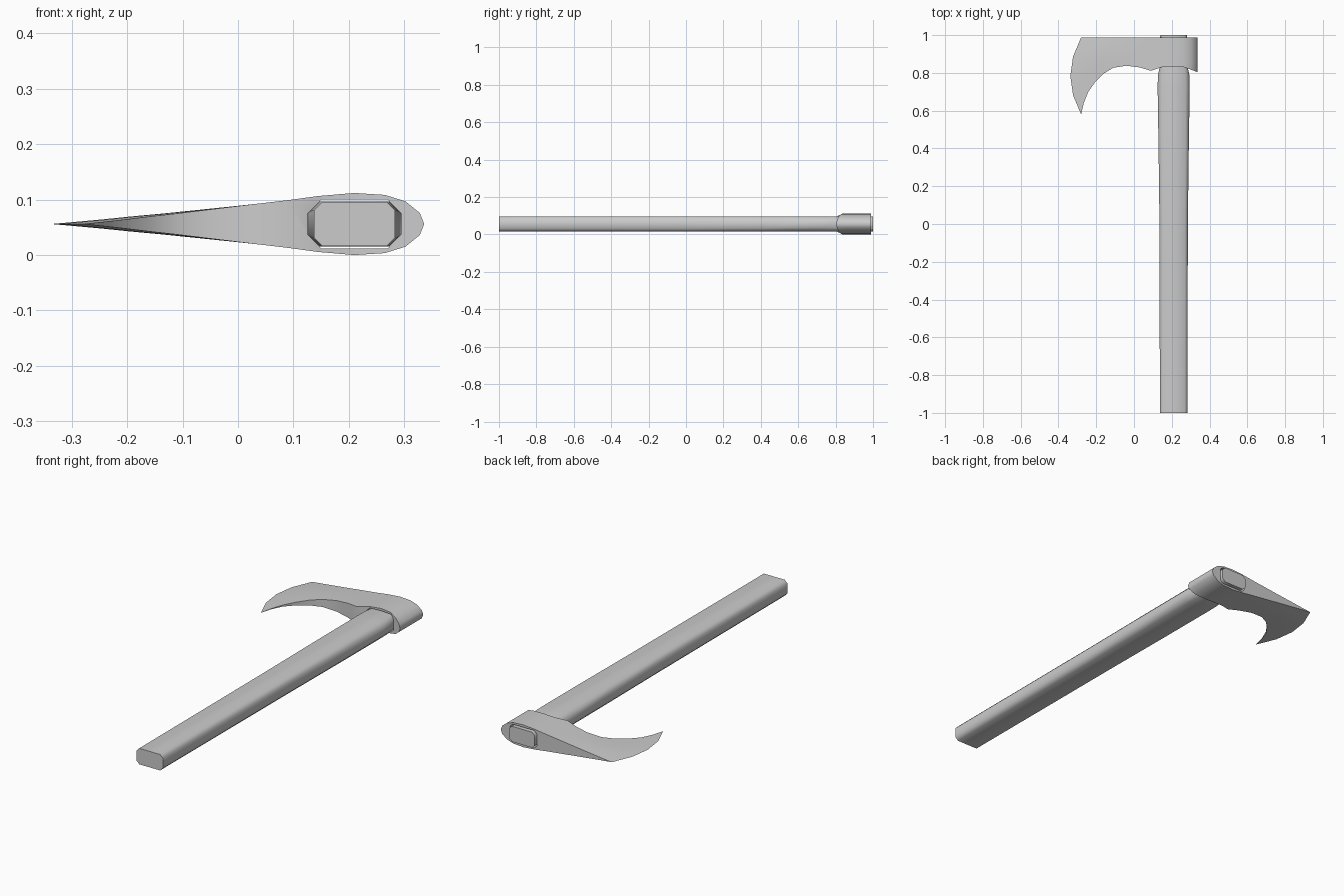
import bpy, bmesh, math

if "Cube" in bpy.data.objects:
    bpy.data.objects.remove(bpy.data.objects["Cube"])

CX, CZ = 0.21, 0.056   # handle axis


def make_object(name, bm):
    bmesh.ops.remove_doubles(bm, verts=bm.verts, dist=1e-5)
    bmesh.ops.recalc_face_normals(bm, faces=bm.faces)
    mesh = bpy.data.meshes.new(name)
    bm.to_mesh(mesh)
    bm.free()
    ob = bpy.data.objects.new(name, mesh)
    bpy.context.collection.objects.link(ob)
    return ob


def activate(ob):
    bpy.ops.object.select_all(action='DESELECT')
    ob.select_set(True)
    bpy.context.view_layer.objects.active = ob


def smooth(ob, deg):
    activate(ob)
    bpy.ops.object.shade_smooth_by_angle(angle=math.radians(deg))


def octagon_loft(name, stations):
    """Chamfered-rectangle sections: (y, half width, half height, chamfer)."""
    bm = bmesh.new()
    rings = []
    for y, w, h, c in stations:
        pts = [(w, h - c), (w - c, h), (c - w, h), (-w, h - c),
               (-w, c - h), (c - w, -h), (w - c, -h), (w, c - h)]
        rings.append([bm.verts.new((CX + x, y, CZ + z)) for x, z in pts])
    for a, b in zip(rings, rings[1:]):
        for i in range(8):
            j = (i + 1) % 8
            bm.faces.new((a[i], a[j], b[j], b[i]))
    bm.faces.new(rings[0])
    bm.faces.new(rings[-1])
    return make_object(name, bm)


# Handle: straight shaft swelling under the head, with a tang through the eye
handle = octagon_loft("handle", [
    (-1.0, 0.073, 0.040, 0.015), (0.0, 0.075, 0.041, 0.016),
    (0.4, 0.080, 0.041, 0.018), (0.73, 0.085, 0.041, 0.022),
    (0.79, 0.083, 0.041, 0.021), (0.835, 0.073, 0.040, 0.016),
    (1.0, 0.071, 0.039, 0.015)])
smooth(handle, 50)

# Head: (x, lower edge y, half thickness) from cutting edge to poll
profile = [(-0.28, 0.58, 0), (-0.266, 0.64, 0.0015), (-0.242, 0.70, 0.004),
           (-0.205, 0.752, 0.008), (-0.16, 0.797, 0.0135), (-0.11, 0.827, 0.019),
           (-0.04, 0.838, 0.0275), (0.03, 0.829, 0.036), (0.09, 0.811, 0.043),
           (0.145, 0.83, 0.0505), (0.21, 0.835, 0.056), (0.265, 0.830, 0.0525),
           (0.302, 0.817, 0.041), (0.328, 0.807, 0.02), (0.336, 0.804, 0)]
TOP, ROWS = 0.988, 4
bm = bmesh.new()
sides = []
for s in (1, -1):
    grid = []
    for x, yb, h in profile:
        col = []
        for r in range(ROWS + 1):
            t = r / ROWS
            # the cutting edge bows outward, fading towards the eye
            bow = -0.057 * 4 * t * (1 - t) * max(0, 1 - (x + 0.28) / 0.3)
            col.append(bm.verts.new((x + bow, TOP + (yb - TOP) * t, CZ + s * h)))
        grid.append(col)
    for a, b in zip(grid, grid[1:]):
        for r in range(ROWS):
            bm.faces.new((a[r], a[r + 1], b[r + 1], b[r]))
    sides.append(grid)
bmesh.ops.remove_doubles(bm, verts=bm.verts, dist=1e-5)
# Upper and lower rims between the two cheeks
bm.edges.ensure_lookup_table()
bmesh.ops.holes_fill(bm, edges=[e for e in bm.edges if e.is_boundary], sides=0)
bmesh.ops.triangulate(bm, faces=[f for f in bm.faces if len(f.verts) > 4])
head = make_object("axe_head", bm)

# Eye cut through the head for the tang
cutter = octagon_loft("eye_cutter", [(0.7, 0.076, 0.044, 0.016),
                                     (1.1, 0.076, 0.044, 0.016)])
mod = head.modifiers.new("eye", 'BOOLEAN')
mod.operation = 'DIFFERENCE'
mod.solver = 'EXACT'
mod.object = cutter
activate(head)
bpy.ops.object.modifier_apply(modifier=mod.name)
bpy.data.objects.remove(cutter)
smooth(head, 50)
